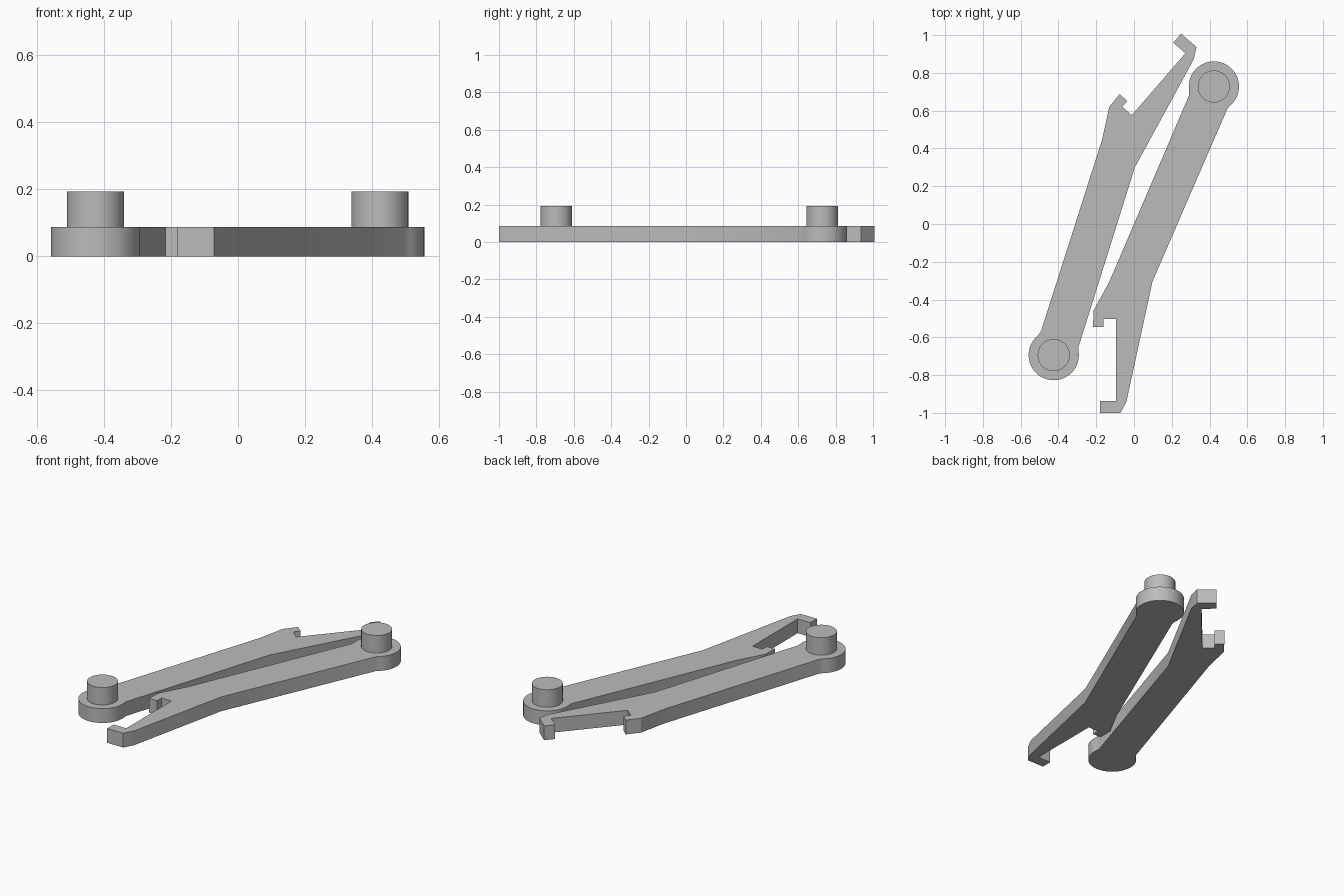
import bpy, bmesh, math
from mathutils import Matrix, Vector

cube = bpy.data.objects.get("Cube")
if cube:
    bpy.data.objects.remove(cube, do_unlink=True)

grey = bpy.data.materials.new("plain grey")
grey.use_nodes = True
COLOUR = (0.5, 0.5, 0.5, 1)
grey.diffuse_color = COLOUR
grey.node_tree.nodes["Principled BSDF"].inputs["Base Color"].default_value = COLOUR

THICK, PIN_TOP = 0.087, 0.193
BOSS_R, PIN_R = 0.133, 0.085

# Arm outline measured from its pivot: left edge, small hook, jaw, long hook, right edge
ARM = [(-0.133, -0.05), (-0.553, -1.032), (-0.637, -1.186), (-0.64, -1.273),
       (-0.585, -1.273), (-0.585, -1.231), (-0.518, -1.231), (-0.518, -1.665),
       (-0.603, -1.665), (-0.603, -1.728), (-0.495, -1.728), (-0.463, -1.668),
       (-0.325, -1.032), (0.073, -0.114)]


def arc(radius, start, end, steps):
    angles = [math.radians(start + (end - start) * i / steps) for i in range(steps + 1)]
    return [(radius * math.cos(a), radius * math.sin(a)) for a in angles]


def extrude_outline(name, points, z0, z1, matrix):
    """Solid prism from a flat outline, placed by matrix."""
    bm = bmesh.new()
    face = bm.faces.new([bm.verts.new((x, y, z0)) for x, y in points])
    top = bmesh.ops.extrude_face_region(bm, geom=[face])
    verts = [v for v in top["geom"] if isinstance(v, bmesh.types.BMVert)]
    bmesh.ops.translate(bm, verts=verts, vec=Vector((0, 0, z1 - z0)))
    bm.transform(matrix)
    bmesh.ops.recalc_face_normals(bm, faces=bm.faces)
    mesh = bpy.data.meshes.new(name)
    bm.to_mesh(mesh)
    bm.free()
    mesh.materials.append(grey)
    obj = bpy.data.objects.new(name, mesh)
    bpy.context.collection.objects.link(obj)
    bpy.ops.object.select_all(action="DESELECT")
    obj.select_set(True)
    bpy.context.view_layer.objects.active = obj
    bpy.ops.object.shade_smooth_by_angle(angle=math.radians(25))


def clip_arm(side, matrix):
    # Flat arm with its round boss, then the upright pivot pin
    extrude_outline(side + "_arm", ARM + arc(BOSS_R, -47, 190, 48), 0, THICK, matrix)
    extrude_outline(side + "_pivot_pin", arc(PIN_R, 0, 354, 59), THICK, PIN_TOP, matrix)


# The second arm is the first one mirrored and turned
clip_arm("left", Matrix.Translation((0.423, 0.728, 0)))
clip_arm("right", Matrix.Translation((-0.425, -0.694, 0))
         @ Matrix.Rotation(math.radians(-40.85), 4, "Z")
         @ Matrix.Diagonal((1, -1, 1, 1)))
